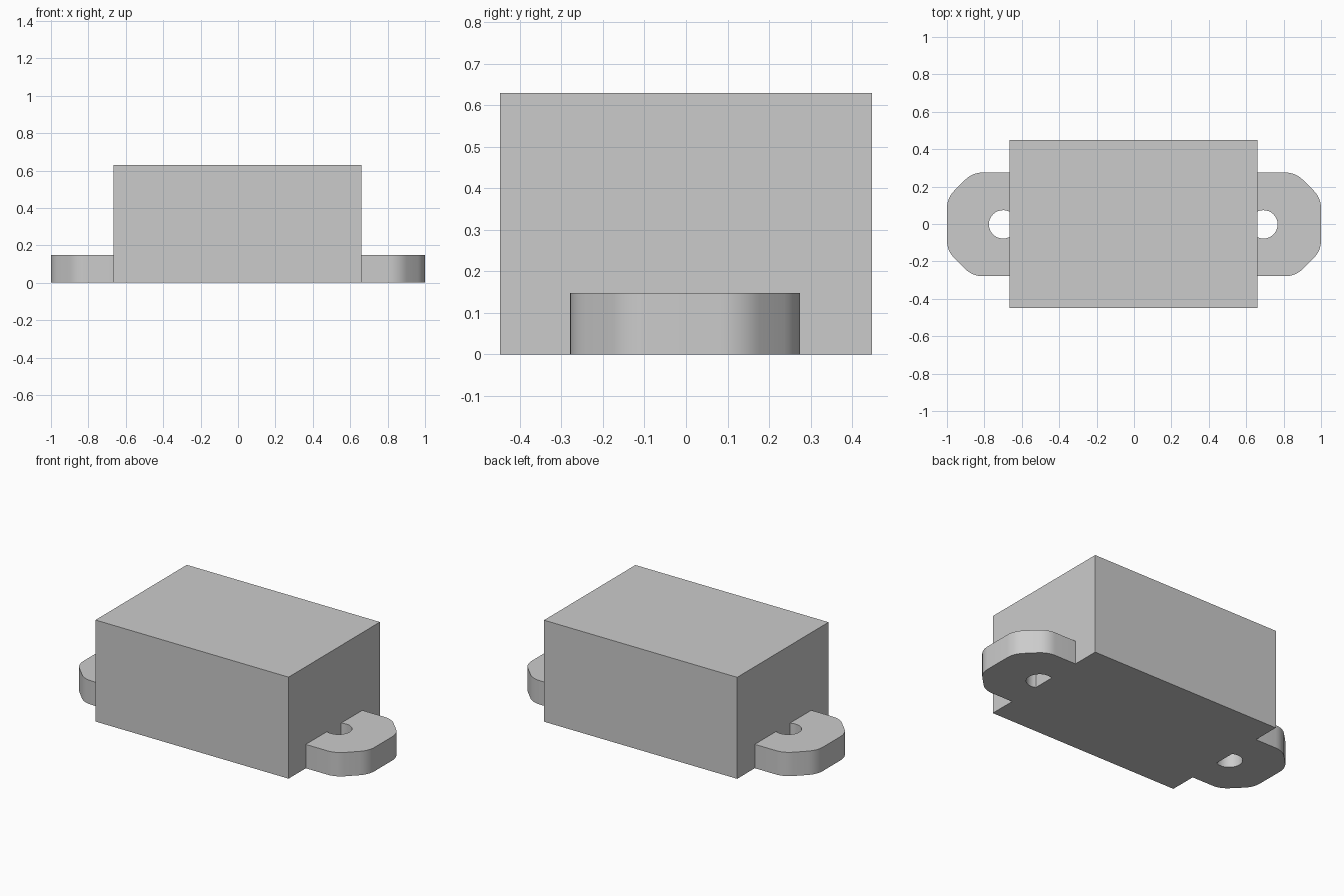
import bpy, bmesh, math

if "Cube" in bpy.data.objects:
    bpy.data.objects.remove(bpy.data.objects["Cube"])

grey = bpy.data.materials.new("grey")
grey.diffuse_color = (0.6, 0.6, 0.6, 1)
grey.use_nodes = True
grey.node_tree.nodes["Principled BSDF"].inputs["Base Color"].default_value = grey.diffuse_color

LEFT, RIGHT, HALF_DEPTH, HEIGHT = -0.665, 0.661, 0.448, 0.63
TAB_HEIGHT = 0.148


def prism(name, outline, height):
    """Extrude a flat outline upward from the ground."""
    bm = bmesh.new()
    face = bm.faces.new([bm.verts.new((x, y, 0)) for x, y in outline])
    top = bmesh.ops.extrude_face_region(bm, geom=[face])["geom"]
    verts = [v for v in top if isinstance(v, bmesh.types.BMVert)]
    bmesh.ops.translate(bm, verts=verts, vec=(0, 0, height))
    bmesh.ops.recalc_face_normals(bm, faces=bm.faces)
    mesh = bpy.data.meshes.new(name)
    bm.to_mesh(mesh)
    bm.free()
    mesh.materials.append(grey)
    obj = bpy.data.objects.new(name, mesh)
    bpy.context.collection.objects.link(obj)
    return obj


def arc(cx, cy, r, start, end, steps):
    angles = [math.radians(start + (end - start) * i / steps) for i in range(steps + 1)]
    return [(cx + r * math.cos(a), cy + r * math.sin(a)) for a in angles]


def mounting_tab(name, side, wall, hole_x):
    """Ear with doubly rounded corners and a screw hole cut off by the box wall."""
    half, r, hole_r = 0.277, 0.13, 0.076
    # upper half of the rim: round, diagonal, round
    upper = [(wall, half)] + arc(0.81, half - r, r, 90, 45, 6)
    upper += arc(1 - r, 0.087, r, 45, 0, 6)
    rim = upper + [(x, -y) for x, y in reversed(upper)]
    # hole edge, running back from the lower wall to the upper wall
    limit = math.degrees(math.acos((wall - hole_x) / hole_r))
    hole = arc(hole_x, 0, hole_r, -limit, limit, 20)
    outline = [(side * x, y - 0.002) for x, y in rim + hole]
    tab = prism(name, outline, TAB_HEIGHT)
    bpy.ops.object.select_all(action="DESELECT")
    tab.select_set(True)
    bpy.context.view_layer.objects.active = tab
    bpy.ops.object.shade_smooth_by_angle(angle=math.radians(30))


# Main housing block
prism("housing", [(LEFT, -HALF_DEPTH), (RIGHT, -HALF_DEPTH),
                  (RIGHT, HALF_DEPTH), (LEFT, HALF_DEPTH)], HEIGHT)

# Screw tabs at both ends
mounting_tab("right_tab", 1, RIGHT, 0.692)
mounting_tab("left_tab", -1, -LEFT, 0.70)
